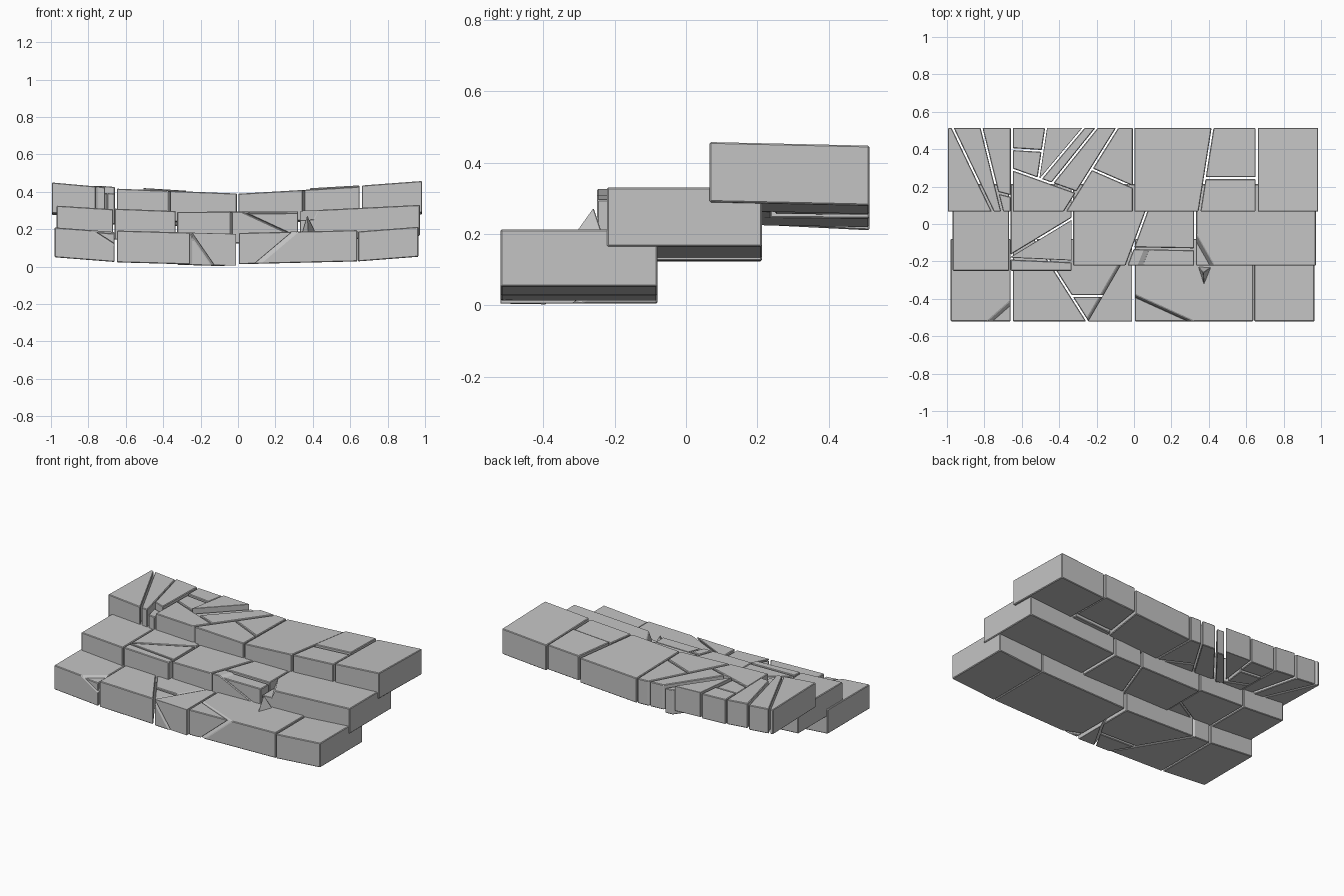
import bpy, bmesh
from mathutils import Vector

if "Cube" in bpy.data.objects:
    bpy.data.objects.remove(bpy.data.objects["Cube"], do_unlink=True)

GAP = 0.005      # half width of a crack

stone = bpy.data.materials.new("grey_stone")
stone.use_nodes = True
grey = (0.55, 0.55, 0.55, 1)
stone.diffuse_color = grey
bsdf = stone.node_tree.nodes["Principled BSDF"]
bsdf.inputs["Base Color"].default_value = grey
bsdf.inputs["Roughness"].default_value = 0.9


def finish(bm, name, bevel=0.004):
    """Turn a bmesh into a flat shaded stone with slightly worn edges."""
    bmesh.ops.recalc_face_normals(bm, faces=bm.faces)
    mesh = bpy.data.meshes.new(name)
    bm.to_mesh(mesh)
    bm.free()
    mesh.materials.append(stone)
    ob = bpy.data.objects.new(name, mesh)
    bpy.context.collection.objects.link(ob)
    mod = ob.modifiers.new("worn_edges", "BEVEL")
    mod.width, mod.segments, mod.limit_method = bevel, 1, "ANGLE"


def crack(x1, y1, x2, y2, left=0, right=0, lean=0):
    """A crack from one point to another; each side is a drop height or another crack."""
    return dict(p=(x1, y1), q=(x2, y2), sides=(left, right), lean=lean)


def half(bm, point, normal):
    """Copy of a solid keeping the side the normal points to."""
    part = bm.copy()
    cut = bmesh.ops.bisect_plane(part, geom=part.verts[:] + part.edges[:] + part.faces[:],
                                 plane_co=point, plane_no=normal, clear_inner=True)
    edges = [e for e in cut["geom_cut"] if isinstance(e, bmesh.types.BMEdge)]
    if edges:
        bmesh.ops.holes_fill(part, edges=edges)
    return part


def shatter(bm, node, top, name):
    """Split a block along its tree of cracks."""
    if not isinstance(node, dict):
        bmesh.ops.translate(bm, verts=bm.verts, vec=(0, 0, -node))
        if len(bm.faces) > 3:
            finish(bm, name)
        return
    (x1, y1), (x2, y2) = node["p"], node["q"]
    across = Vector((y1 - y2, x2 - x1, 0)).normalized()
    normal = (across + Vector((0, 0, node["lean"]))).normalized()
    point = Vector((x1, y1, top(x1)))
    for sign, side in zip((1, -1), node["sides"]):
        part = half(bm, point + normal * sign * GAP, normal * sign)
        shatter(part, side, top, name)
    bm.free()


def block(name, x0, x1, y0, y1, z0, z1, thick, back_drop=0, cracks=0):
    """A long step stone whose top runs from z0 on the right to z1 on the left."""
    def top(x):
        return z0 + (z1 - z0) * (x - x0) / (x1 - x0)
    bm = bmesh.new()
    bmesh.ops.create_cube(bm, size=1)
    for v in bm.verts:
        x = x1 if v.co.x > 0 else x0
        back = v.co.y > 0
        z = top(x) - (thick if v.co.z < 0 else 0) - (back_drop if back else 0)
        v.co = (x, y1 if back else y0, z)
    shatter(bm, cracks, top, name)


# Bottom step
row = "bottom_step_stone"
Y0, Y1, T = -0.52, -0.08, 0.16
block(row, -0.98, -0.66, Y0, Y1, 0.21, 0.185, T,
      cracks=crack(-0.66, -0.42, -0.76, Y0, left=0.008, lean=1.1))
block(row, -0.648, -0.01, Y0, Y1, 0.193, 0.175, 0.17,
      cracks=crack(-0.44, -0.22, -0.25, Y0,
                   left=crack(-0.08, -0.22, -0.25, Y0, lean=0.6,
                              right=crack(-0.4, -0.385, -0.15, -0.385, right=0.004))))
block(row, 0.005, 0.638, Y0, Y1, 0.18, 0.195, 0.167,
      cracks=crack(0.01, -0.385, 0.3, Y0, lean=-0.5))
block(row, 0.642, 0.965, Y0, Y1, 0.188, 0.213, T)

# Middle step
row = "middle_step_stone"
Y0, Y1, T = -0.222, 0.213, 0.165
block(row, -0.97, -0.668, -0.25, Y1, 0.326, 0.307, T)
block(row, -0.66, -0.333, -0.25, Y1, 0.31, 0.297, T,
      cracks=crack(-0.66, -0.185, -0.33, -0.2,
                   left=crack(-0.33, 0.03, -0.66, -0.17)))
block(row, -0.325, 0.322, Y0, Y1, 0.293, 0.295, 0.17,
      cracks=crack(0.12, Y1, -0.04, Y0,
                   left=crack(0.03, -0.13, 0.32, -0.135,
                              right=crack(0.08, -0.1, 0.03, Y0, left=0.008, lean=2))))
block(row, 0.332, 0.972, Y0, Y1, 0.298, 0.33, T,
      cracks=crack(0.33, -0.06, 0.42, Y0, right=0.05, lean=-0.4))

# Top step
row = "top_step_stone"
Y0, Y1, T = 0.066, 0.514, 0.163
block(row, -0.995, -0.658, Y0, Y1, 0.45, 0.42, T, 0.01,
      crack(-0.97, Y1, -0.755, Y0,
            left=crack(-0.815, Y1, -0.705, Y0,
                       left=crack(-0.74, 0.17, -0.66, 0.15, left=-0.008, right=0.03))))
corner = crack(-0.47, Y1, -0.51, 0.25, left=-0.012,
               right=crack(-0.645, 0.4, -0.48, 0.39, left=-0.006))
sunken = crack(-0.2, Y1, -0.42, 0.24, right=0.018)
block(row, -0.648, -0.006, Y0, Y1, 0.417, 0.391, T, 0.008,
      crack(-0.09, Y1, -0.37, Y0,
            left=crack(-0.24, 0.3, -0.01, 0.2),
            right=crack(-0.645, 0.29, -0.31, 0.17,
                        left=crack(-0.27, Y1, -0.5, 0.24, left=sunken, right=corner))))
block(row, 0.002, 0.65, Y0, Y1, 0.39, 0.428, T, 0.008,
      crack(0.42, Y1, 0.35, Y0,
            left=crack(0.36, 0.245, 0.645, 0.245, left=-0.01)))
block(row, 0.662, 0.985, Y0, Y1, 0.434, 0.458, 0.168, 0.01)

# Loose shard leaning on the middle step
bm = bmesh.new()
for co in ((0.34, -0.225, 0.17), (0.42, -0.225, 0.17), (0.375, -0.335, 0.17), (0.37, -0.26, 0.275)):
    bm.verts.new(co)
bmesh.ops.convex_hull(bm, input=bm.verts)
finish(bm, "fallen_shard", 0.002)
